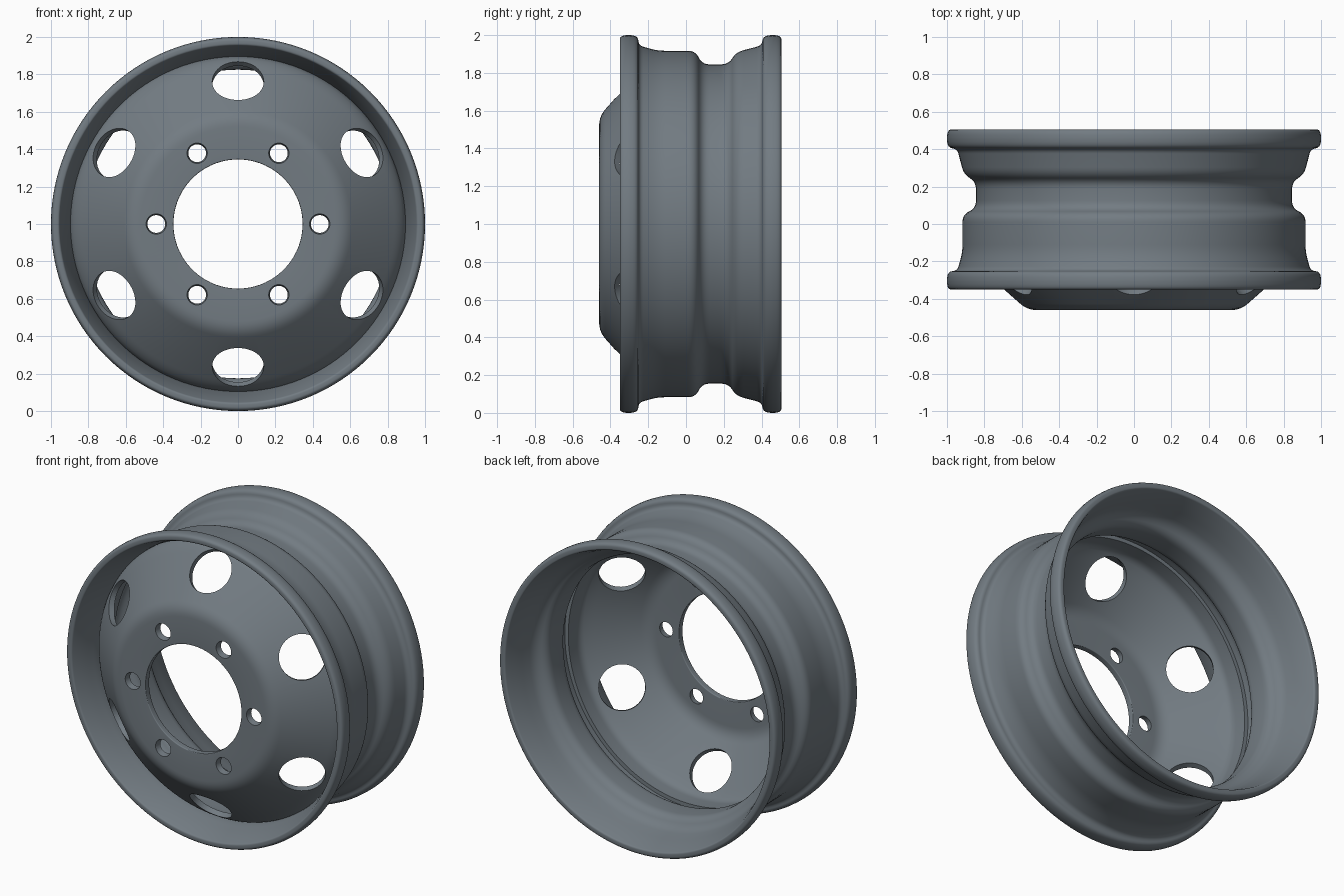
import bpy, bmesh
from math import cos, sin, pi, radians
from mathutils import Vector, Matrix

cube = bpy.data.objects.get("Cube")
if cube:
    bpy.data.objects.remove(cube, do_unlink=True)

SEGMENTS = 128
CENTRE = Vector((0, 0, 1))

steel = bpy.data.materials.new("steel grey")
steel.use_nodes = True
steel.diffuse_color = (0.17, 0.2, 0.225, 1)
steel.node_tree.nodes["Principled BSDF"].inputs["Base Color"].default_value = steel.diffuse_color


def fillet(corners, steps=5):
    """Round each (y, radius, fillet) corner of a closed profile."""
    pts = []
    for i, (y, r, size) in enumerate(corners):
        c = Vector((y, r))
        if size == 0:
            pts.append(c)
            continue
        a = Vector(corners[i - 1][:2]) - c
        b = Vector(corners[(i + 1) % len(corners)][:2]) - c
        a = a.normalized() * min(size, a.length * 0.48)
        b = b.normalized() * min(size, b.length * 0.48)
        for k in range(steps + 1):
            t = k / steps
            pts.append(c + a * (1 - t) ** 2 + b * t ** 2)
    return pts


def make_object(name, bm):
    bmesh.ops.recalc_face_normals(bm, faces=bm.faces)
    mesh = bpy.data.meshes.new(name)
    bm.to_mesh(mesh)
    bm.free()
    mesh.materials.append(steel)
    obj = bpy.data.objects.new(name, mesh)
    bpy.context.collection.objects.link(obj)
    return obj


def lathe(name, corners):
    """Turn a closed profile around the wheel axle."""
    bm = bmesh.new()
    rings = []
    for y, r in fillet(corners):
        rings.append([bm.verts.new(CENTRE + Vector((r * cos(a), y, r * sin(a))))
                      for a in (2 * pi * s / SEGMENTS for s in range(SEGMENTS))])
    for i, ring in enumerate(rings):
        prev = rings[i - 1]
        for s in range(SEGMENTS):
            n = (s + 1) % SEGMENTS
            bm.faces.new((prev[s], prev[n], ring[n], ring[s]))
    return make_object(name, bm)


def select(obj):
    bpy.ops.object.select_all(action='DESELECT')
    obj.select_set(True)
    bpy.context.view_layer.objects.active = obj


# Rim barrel: rolled lips, bead seats and drop well, then back along the inside
rim = lathe("rim", [
    (-0.35, 1.0, 0.046), (-0.255, 1.0, 0.046), (-0.25, 0.945, 0.025),
    (-0.15, 0.917, 0.04), (0.05, 0.917, 0.04), (0.085, 0.845, 0.04),
    (0.225, 0.845, 0.04), (0.265, 0.91, 0.04), (0.40, 0.945, 0.025),
    (0.41, 1.0, 0.046), (0.505, 1.0, 0.046),
    (0.505, 0.955, 0.01), (0.42, 0.925, 0.04), (0.285, 0.89, 0.04),
    (0.24, 0.825, 0.04), (0.07, 0.825, 0.04), (0.035, 0.895, 0.04),
    (-0.16, 0.895, 0.04), (-0.27, 0.925, 0.04), (-0.35, 0.957, 0.01),
])

# Dished disc: flat hub face, sloping cone and a skirt seated inside the rim
disc = lathe("disc", [
    (-0.46, 0.345, 0.006), (-0.46, 0.57, 0.05), (-0.2, 0.865, 0.04),
    (-0.15, 0.897, 0.03), (-0.03, 0.897, 0), (-0.03, 0.87, 0),
    (-0.14, 0.87, 0.03), (-0.18, 0.835, 0.04), (-0.42, 0.56, 0.05),
    (-0.42, 0.345, 0.006),
])

# Cutters: six round vents square to the cone, six tapered bolt holes
cut = bmesh.new()
for k in range(6):
    vent = (Matrix.Translation(CENTRE)
            @ Matrix.Rotation(radians(60 * k + 30), 4, 'Y')
            @ Matrix.Translation((0.765, -0.285, 0))
            @ Matrix.Rotation(radians(-48.6), 4, 'Z')
            @ Matrix.Rotation(pi / 2, 4, 'Y'))
    bmesh.ops.create_cone(cut, cap_ends=True, segments=48, radius1=0.138,
                          radius2=0.138, depth=0.16, matrix=vent)
    bolt = (Matrix.Translation(CENTRE)
            @ Matrix.Rotation(radians(60 * k), 4, 'Y')
            @ Matrix.Translation((0.437, -0.44, 0))
            @ Matrix.Rotation(pi / 2, 4, 'X'))
    bmesh.ops.create_cone(cut, cap_ends=True, segments=32, radius1=0.044,
                          radius2=0.058, depth=0.08, matrix=bolt)
cutter = make_object("hole_cutter", cut)
cutter.hide_render = True

holes = disc.modifiers.new("holes", 'BOOLEAN')
holes.operation = 'DIFFERENCE'
holes.solver = 'EXACT'
holes.object = cutter
select(disc)
bpy.ops.object.modifier_apply(modifier=holes.name)
bpy.data.objects.remove(cutter, do_unlink=True)

for part in (rim, disc):
    select(part)
    bpy.ops.object.shade_smooth_by_angle(angle=radians(32))
